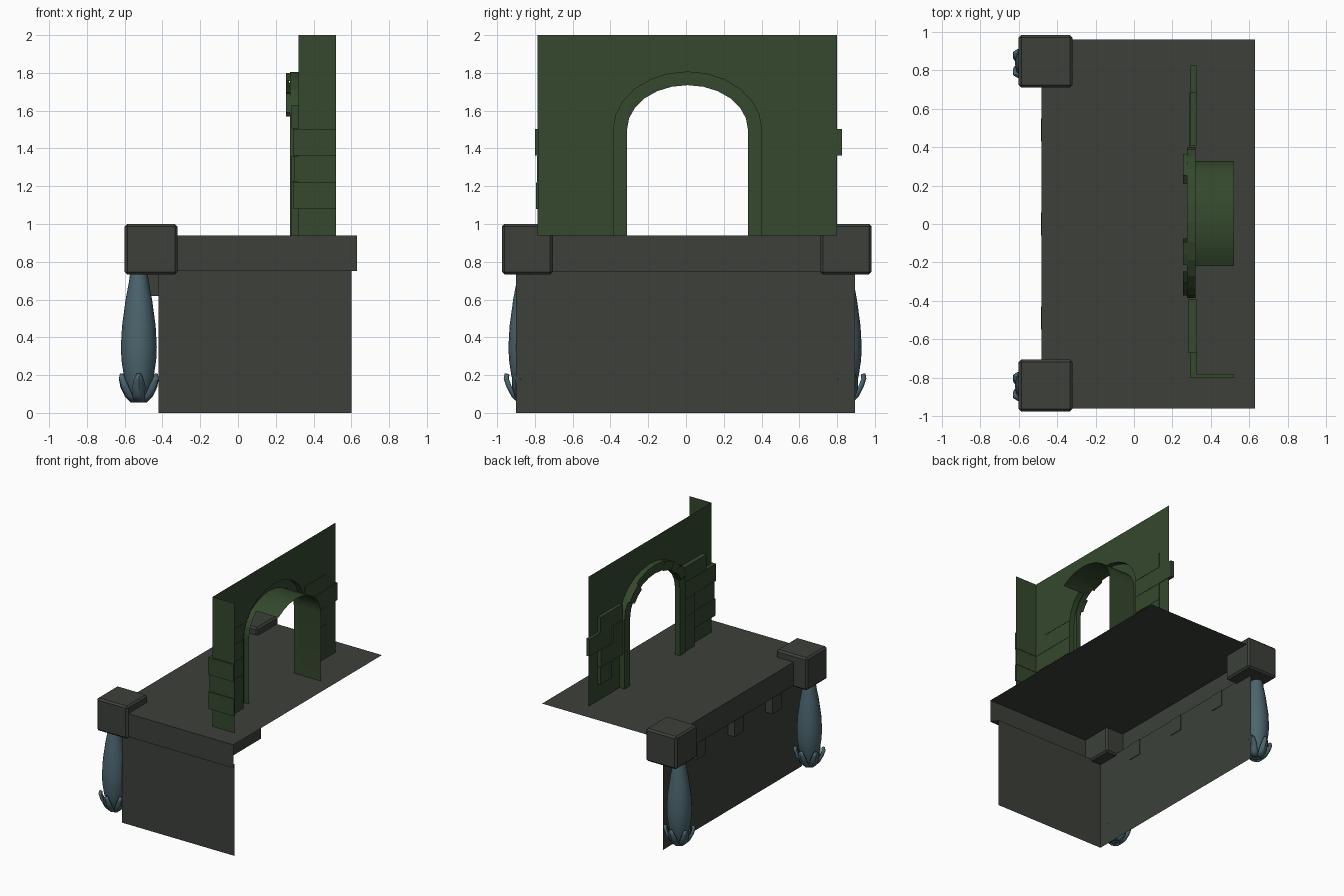
import bpy, bmesh, math

if "Cube" in bpy.data.objects:
    bpy.data.objects.remove(bpy.data.objects["Cube"])


def material(name, rgb):
    m = bpy.data.materials.new(name)
    m.diffuse_color = (*rgb, 1)
    m.use_nodes = True
    m.node_tree.nodes["Principled BSDF"].inputs["Base Color"].default_value = m.diffuse_color
    return m


STONE = material("grey_stone", (0.045, 0.051, 0.042))
MOSS = material("green_stone", (0.035, 0.065, 0.026))
BLUE = material("blue_stone", (0.070, 0.130, 0.155))


def make(name, verts, faces, mat):
    me = bpy.data.meshes.new(name)
    me.from_pydata(verts, [], faces)
    me.materials.append(mat)
    ob = bpy.data.objects.new(name, me)
    bpy.context.collection.objects.link(ob)
    return ob


def box(name, x, y, z, mat, bevel=0):
    """Box from (min, max) ranges, optionally bevelled."""
    bm = bmesh.new()
    bmesh.ops.create_cube(bm, size=1)
    for v in bm.verts:
        v.co = [(r[0] + r[1]) / 2 + c * (r[1] - r[0]) for r, c in zip((x, y, z), v.co)]
    if bevel:
        bmesh.ops.bevel(bm, geom=bm.edges[:], offset=bevel, segments=1, affect='EDGES')
    ob = make(name, [], [], mat)
    bm.to_mesh(ob.data)
    bm.free()
    return ob


def strip(name, rows, mat):
    """Grid surface through equally long rows of points."""
    n = len(rows[0])
    faces = [(i * n + j, i * n + j + 1, (i + 1) * n + j + 1, (i + 1) * n + j)
             for i in range(len(rows) - 1) for j in range(n - 1)]
    return make(name, [p for r in rows for p in r], faces, mat)


def smooth(ob, angle=40):
    bpy.context.view_layer.objects.active = ob
    bpy.ops.object.select_all(action='DESELECT')
    ob.select_set(True)
    bpy.ops.object.shade_smooth_by_angle(angle=math.radians(angle))


# Base walls (left and front) with overhanging slab: one open profile
# swept around the corner; the other two sides are open
profile = [(0, 0, 0.6), (0, 0.75, 0.6), (0.06, 0.75, 0.63), (0.06, 0.94, 0.63)]
strip("base_and_slab_edges",
      [[(-0.42 - o, 0.895 + o, z) for o, z, e in profile],
       [(-0.42 - o, -0.9 - o, z) for o, z, e in profile],
       [(e, -0.9 - o, z) for o, z, e in profile]], STONE)
make("slab_top", [(-0.48, -0.96, 0.94), (0.63, -0.96, 0.94), (0.63, 0.96, 0.94), (-0.48, 0.96, 0.94)],
     [(0, 1, 2, 3)], STONE)

# Corbels under the slab
for y in (-0.49, 0, 0.49):
    box("corbel", (-0.483, -0.415), (y - 0.06, y + 0.06), (0.62, 0.752), STONE)

# Corner blocks, hanging columns and their petals
body = [(0.0, 0.06), (0.035, 0.065), (0.057, 0.1), (0.08, 0.2), (0.092, 0.28), (0.095, 0.35),
        (0.089, 0.46), (0.07, 0.6), (0.053, 0.69), (0.045, 0.75)]
leaf = [(0.04, 0.06, 0.022), (0.072, 0.09, 0.03), (0.098, 0.14, 0.032), (0.112, 0.18, 0.022), (0.108, 0.205, 0.006)]
for y0, y1, cy in ((-0.975, -0.705, -0.845), (0.71, 0.983, 0.835)):
    box("corner_block", (-0.6, -0.32), (y0, y1), (0.733, 1.0), STONE, 0.014)
    cx, n = -0.525, 16
    col = strip("column", [[(cx + r * math.cos(k * math.tau / n), cy + r * math.sin(k * math.tau / n), z)
                            for k in range(n + 1)] for r, z in body], BLUE)
    bm = bmesh.new()
    bm.from_mesh(col.data)
    bmesh.ops.remove_doubles(bm, verts=bm.verts[:], dist=1e-4)
    bm.to_mesh(col.data)
    bm.free()
    smooth(col, 50)
    for k in range(6):
        a = k * math.tau / 6 + math.pi / 6
        c, s = math.cos(a), math.sin(a)
        rows = []
        for r, z, w in leaf:
            sec = [(r - 0.012, -w), (r, 0), (r - 0.012, w)]
            rows.append([(cx + u * c - v * s, cy + u * s + v * c, z) for u, v in sec])
        petal = strip("petal", rows, BLUE)
        mod = petal.modifiers.new("thickness", 'SOLIDIFY')
        mod.thickness = 0.016
        mod.offset = 0
        smooth(petal, 35)

# Arch outlines: legs plus half ellipse, from +y side to -y side
CY, SPRING, FLOOR, SEG = 0.008, 1.5, 0.94, 12


def arch_point(t, a, b):
    return CY + a * math.cos(t), SPRING + b * math.sin(t)


def arch(a, b):
    return ([(CY + a, FLOOR)] + [arch_point(math.pi * i / SEG, a, b) for i in range(SEG + 1)]
            + [(CY - a, FLOOR)])


inner, outer = arch(0.32, 0.235), arch(0.392, 0.305)

# Tower wall with arched opening, plus its side return
outline = [(-0.785, FLOOR)] + outer[::-1] + [(0.8, FLOOR), (0.8, 2), (-0.785, 2)]
wall = make("arch_wall", [(0.32, y, z) for y, z in outline], [tuple(reversed(range(len(outline))))], MOSS)
bm = bmesh.new()
bm.from_mesh(wall.data)
bmesh.ops.triangulate(bm, faces=bm.faces[:])
bm.to_mesh(wall.data)
bm.free()
make("wall_return", [(0.32, -0.785, FLOOR), (0.52, -0.785, FLOOR), (0.52, -0.785, 2), (0.32, -0.785, 2)],
     [(0, 1, 2, 3)], MOSS)

# Arch trim, open at the back
strip("arch_trim", [[(0.32, *i), (0.275, *i), (0.275, *o), (0.32, *o)] for i, o in zip(inner, outer)], MOSS)

# Passage lining: far leg and vault
vault = [p for p in inner[:-1] if p[0] > -0.24]
smooth(strip("passage_lining", [[(0.32, *p), (0.52, *p)] for p in vault], MOSS), 40)

# Raised arch stones
for d0, d1 in ((26, 52), (105, 124), (142, 163)):
    rows = []
    for d in (d0, (d0 + d1) / 2, d1):
        t = math.radians(d)
        i, o = arch_point(t, 0.323, 0.238), arch_point(t, 0.396, 0.309)
        rows.append([(0.28, *i), (0.254, *i), (0.254, *o), (0.28, *o)])
    st = strip("arch_stone", rows, MOSS)
    n = len(st.data.vertices)
    bm = bmesh.new()
    bm.from_mesh(st.data)
    bmesh.ops.holes_fill(bm, edges=[e for e in bm.edges if e.is_boundary])
    bm.to_mesh(st.data)
    bm.free()

# Bricks on the wall face: y range, z range, front x
bricks = [(-0.67, -0.39, 1.505, 1.63, 0.282), (-0.80, -0.39, 1.362, 1.503, 0.29),
          (-0.79, -0.52, 1.222, 1.36, 0.297), (-0.518, -0.39, 1.222, 1.36, 0.284),
          (-0.795, -0.515, 1.08, 1.22, 0.29), (-0.513, -0.39, 0.94, 1.22, 0.284),
          (0.405, 0.685, 1.505, 1.63, 0.292), (0.405, 0.53, 1.362, 1.503, 0.285),
          (0.532, 0.825, 1.362, 1.503, 0.295), (0.405, 0.685, 1.222, 1.36, 0.288),
          (0.532, 0.685, 1.078, 1.22, 0.295)]
for y0, y1, z0, z1, x in bricks:
    box("brick", (x, 0.324), (y0, y1), (z0, z1), MOSS)

# Corner bricks on the wall return
for y, z0, z1 in ((-0.80, 1.362, 1.503), (-0.79, 1.222, 1.36), (-0.795, 1.08, 1.22)):
    box("corner_brick", (0.32, 0.52), (y, -0.78), (z0, z1), MOSS)
